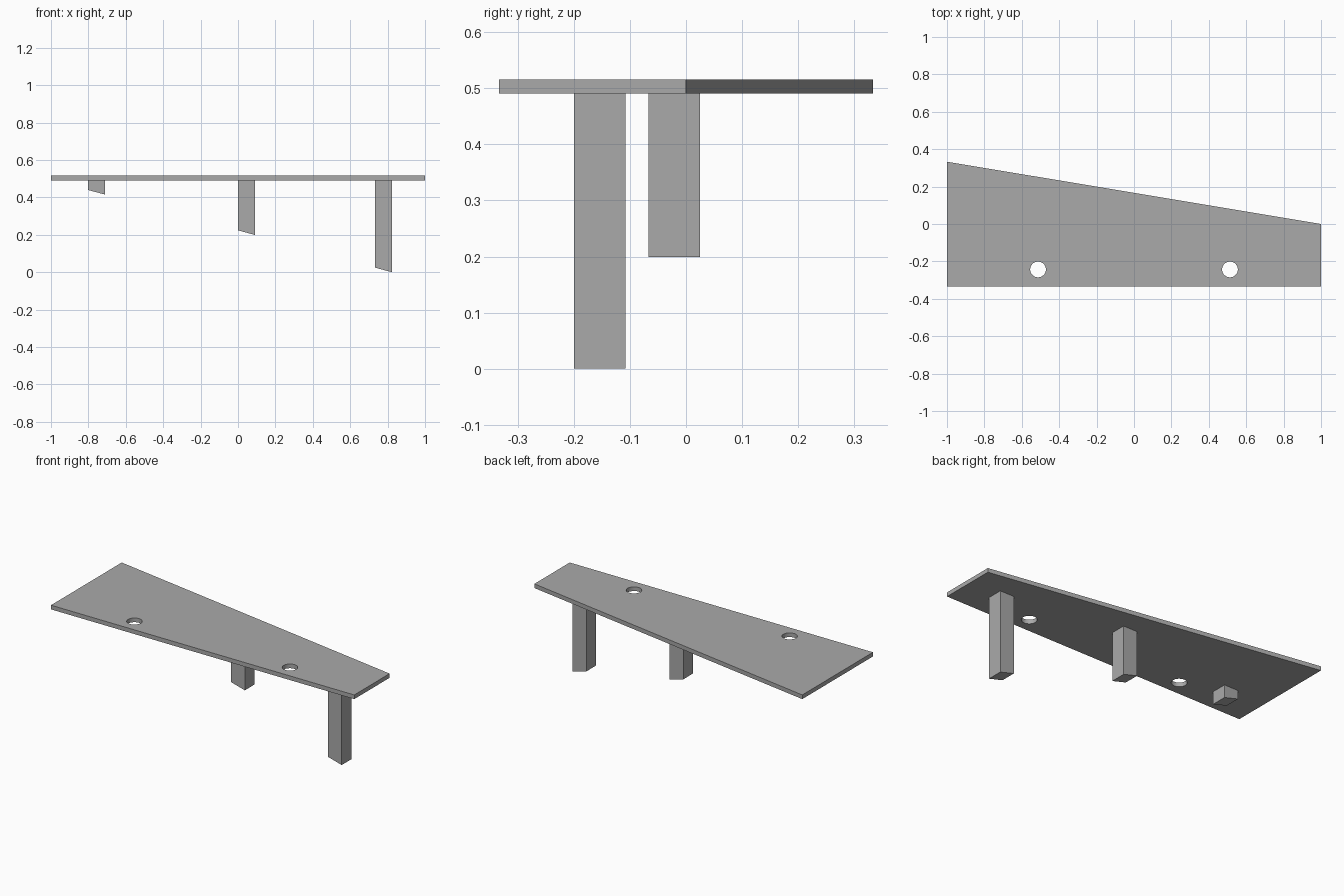
import bpy
import bmesh

cube = bpy.data.objects.get("Cube")
if cube:
    bpy.data.objects.remove(cube, do_unlink=True)

# Single plain grey
GREY = (0.40, 0.40, 0.40, 1.0)
mat = bpy.data.materials.new("plain grey")
mat.use_nodes = True
mat.diffuse_color = GREY
mat.node_tree.nodes["Principled BSDF"].inputs["Base Color"].default_value = GREY

PLATE_BOTTOM, PLATE_TOP = 0.491, 0.516
LEG_WIDTH = 0.092
LEG_BEVEL = 0.025      # rise of the slanted foot across the leg


def prism(name, profile, direction):
    """Extrude a closed flat profile along a direction into a solid."""
    bm = bmesh.new()
    face = bm.faces.new([bm.verts.new(p) for p in profile])
    out = bmesh.ops.extrude_face_region(bm, geom=[face])
    verts = [v for v in out["geom"] if isinstance(v, bmesh.types.BMVert)]
    bmesh.ops.translate(bm, verts=verts, vec=direction)
    bmesh.ops.recalc_face_normals(bm, faces=bm.faces)
    mesh = bpy.data.meshes.new(name)
    bm.to_mesh(mesh)
    bm.free()
    mesh.materials.append(mat)
    obj = bpy.data.objects.new(name, mesh)
    bpy.context.collection.objects.link(obj)
    return obj


# Tapered top plate
outline = [(-1, -0.333), (1, -0.333), (1, 0), (-1, 0.333)]
plate = prism("top_plate", [(x, y, PLATE_BOTTOM) for x, y in outline],
              (0, 0, PLATE_TOP - PLATE_BOTTOM))

# Two round holes through the plate
for side in (-1, 1):
    bpy.ops.mesh.primitive_cylinder_add(vertices=48, radius=0.042, depth=0.2,
                                        location=(side * 0.513, -0.243, PLATE_TOP))
    cutter = bpy.context.object
    cutter.name = "hole_cutter"
    cutter.hide_render = True
    cutter.data.materials.append(mat)
    cut = plate.modifiers.new("hole", 'BOOLEAN')
    cut.operation = 'DIFFERENCE'
    cut.solver = 'EXACT'
    cut.object = cutter
    bpy.context.view_layer.objects.active = plate
    bpy.ops.object.modifier_apply(modifier=cut.name)
    bpy.data.objects.remove(cutter, do_unlink=True)

# Smooth hole walls, sharp plate edges
bpy.ops.object.select_all(action='DESELECT')
plate.select_set(True)
bpy.context.view_layer.objects.active = plate
bpy.ops.object.shade_smooth_by_angle()

# Square legs with slanted feet: name, x start, y start, lowest point
legs = [
    ("short_leg", -0.802, -0.200, 0.415),
    ("middle_leg", 0.0, -0.067, 0.199),
    ("tall_leg", 0.732, -0.200, 0.0),
]
for name, x, y, foot in legs:
    x2 = x + LEG_WIDTH
    prism(name, [(x, y, foot + LEG_BEVEL), (x2, y, foot),
                 (x2, y, PLATE_BOTTOM), (x, y, PLATE_BOTTOM)],
          (0, LEG_WIDTH, 0))
